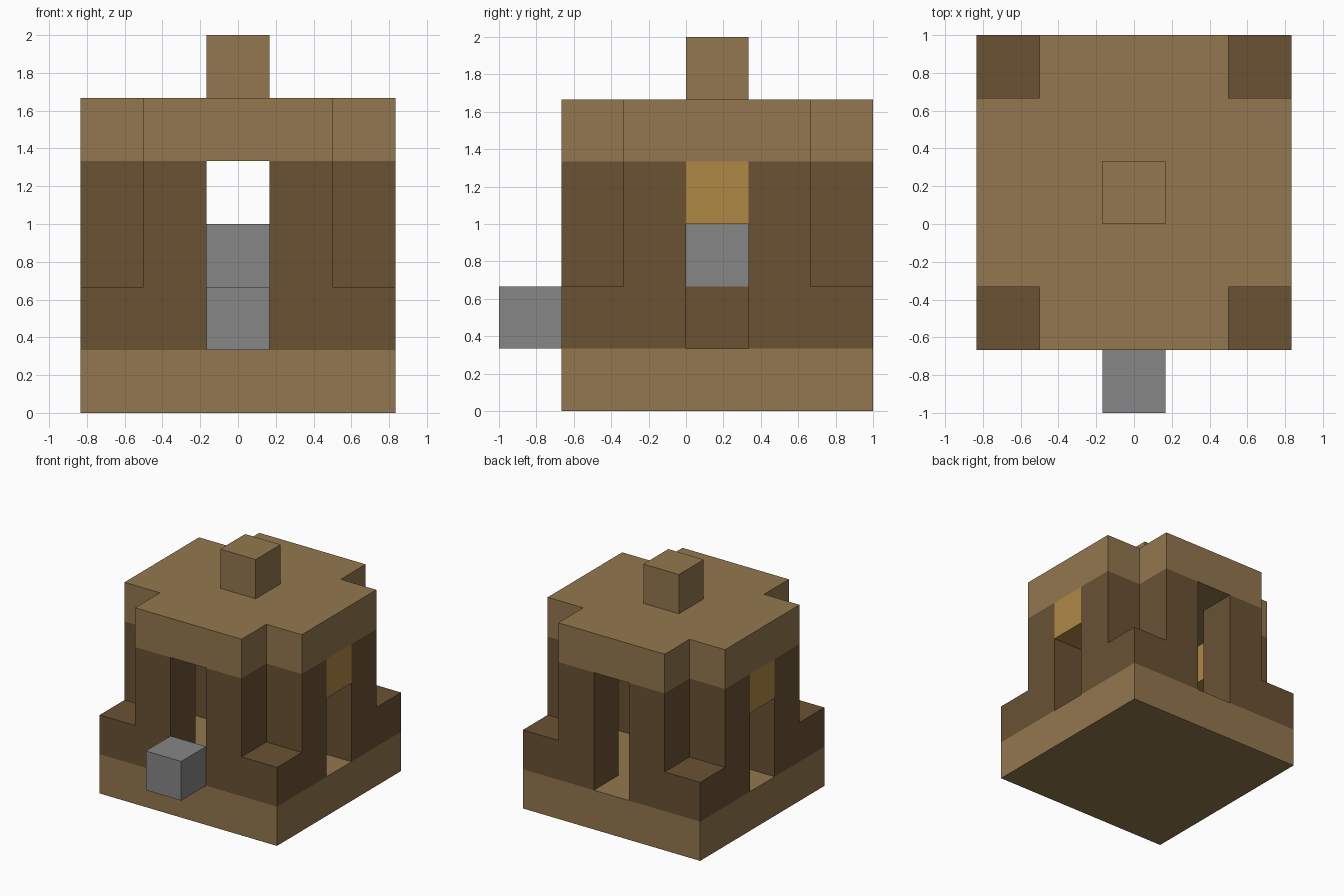
import bpy
import bmesh

U = 1 / 3          # size of one block
Y_MID = U / 2      # the building sits behind the front step

if "Cube" in bpy.data.objects:
    bpy.data.objects.remove(bpy.data.objects["Cube"], do_unlink=True)


def linear(c):
    c /= 255
    return c / 12.92 if c <= 0.04045 else ((c + 0.055) / 1.055) ** 2.4


def material(name, *rgb):
    mat = bpy.data.materials.new(name)
    mat.use_nodes = True
    color = [linear(c) for c in rgb] + [1]
    mat.diffuse_color = color
    mat.node_tree.nodes["Principled BSDF"].inputs["Base Color"].default_value = color
    return mat


tan = material("light_wood", 147, 119, 78)
brown = material("dark_wood", 106, 82, 52)
grey = material("grey_stone", 134, 134, 134)
amber = material("amber_glass", 176, 136, 69)


def prism(name, outline, z0, z1, mat):
    """Extrude an outline, given in blocks, between two block heights."""
    bm = bmesh.new()
    verts = [bm.verts.new((x * U, y * U + Y_MID, z0 * U)) for x, y in outline]
    face = bm.faces.new(verts)
    side = bmesh.ops.extrude_face_region(bm, geom=[face])["geom"]
    top = [v for v in side if isinstance(v, bmesh.types.BMVert)]
    bmesh.ops.translate(bm, verts=top, vec=(0, 0, (z1 - z0) * U))
    bmesh.ops.recalc_face_normals(bm, faces=bm.faces)
    mesh = bpy.data.meshes.new(name)
    bm.to_mesh(mesh)
    bm.free()
    mesh.materials.append(mat)
    obj = bpy.data.objects.new(name, mesh)
    bpy.context.collection.objects.link(obj)
    return obj


def rect(cx, cy, size=1):
    h = size / 2
    return [(cx - h, cy - h), (cx + h, cy - h), (cx + h, cy + h), (cx - h, cy + h)]


# Floor slab, and roof with notched corners
prism("base", rect(0, 0, 5), 0, 1, tan)
quarter = [(2.5, 1.5), (1.5, 1.5), (1.5, 2.5)]
cross = []
for sx, sy, step in ((1, 1, 1), (-1, 1, -1), (-1, -1, 1), (1, -1, -1)):
    cross += [(sx * x, sy * y) for x, y in quarter[::step]]
prism("roof", cross, 4, 5, tan)
prism("roof_knob", rect(0, 0), 5, 6, tan)

# Corner walls: low L-shaped plinths carrying two tall pillars each
ell = [(0.5, 1.5), (1.5, 1.5), (1.5, 0.5), (2.5, 0.5), (2.5, 2.5), (0.5, 2.5)]
for sx, side in ((1, "left"), (-1, "right")):
    for sy, end in ((1, "back"), (-1, "front")):
        tag = f"{end}_{side}"
        prism(f"plinth_{tag}", [(sx * x, sy * y) for x, y in ell], 1, 2, brown)
        prism(f"end_pillar_{tag}", rect(sx, 2 * sy), 2, 4, brown)
        prism(f"side_pillar_{tag}", rect(2 * sx, sy), 2, 4, brown)
    # Glass block at the top of each side opening
    prism(f"window_{side}", rect(2 * sx, 0), 3, 4, amber)

# Pedestal inside, and the step at the front door
prism("pedestal", rect(0, 0), 1, 2, brown)
prism("pedestal_stone", rect(0, 0), 2, 3, grey)
prism("front_step", rect(0, -3), 1, 2, grey)
